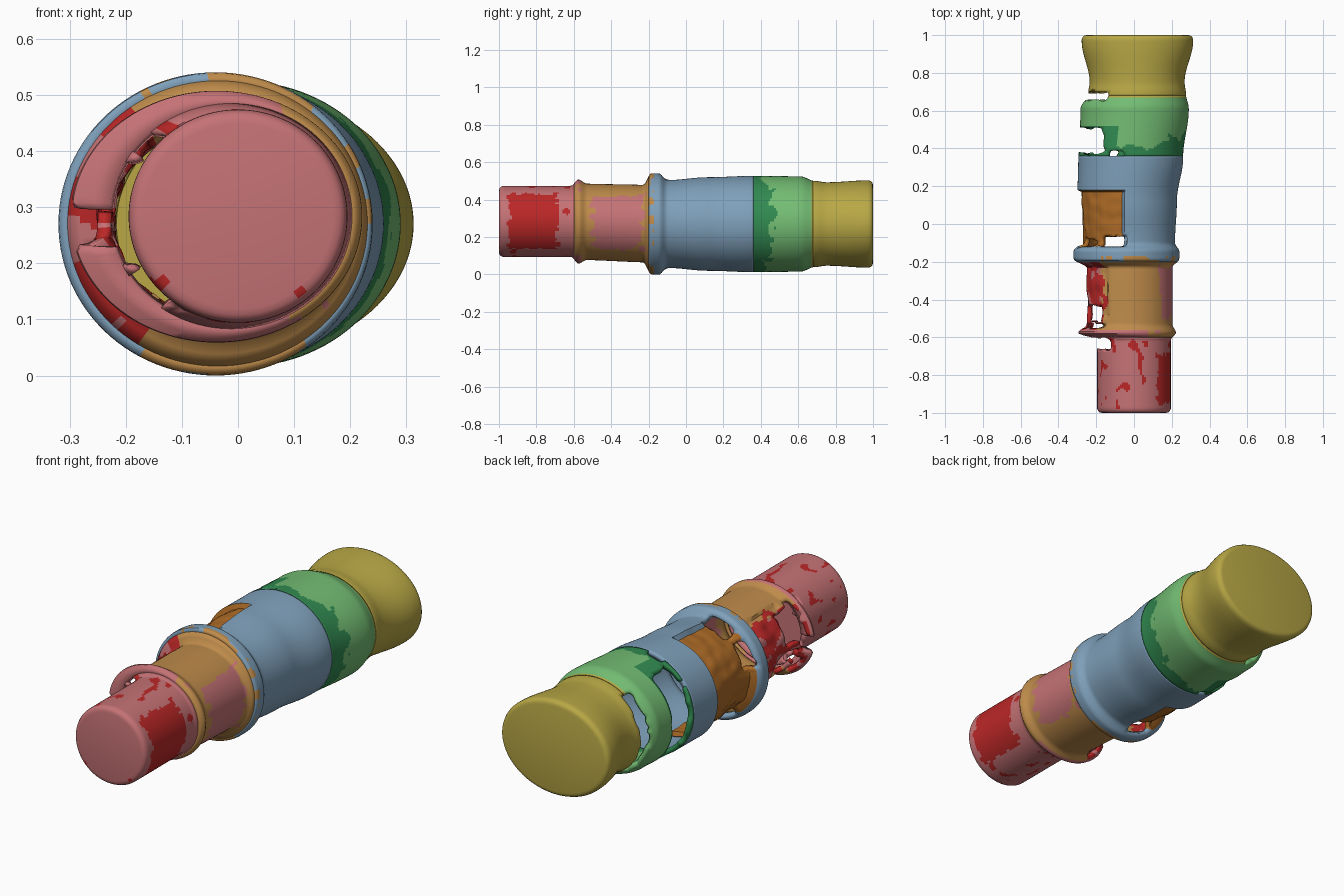
import bpy, bmesh, math
from mathutils import Vector, noise

if "Cube" in bpy.data.objects:
    bpy.data.objects.remove(bpy.data.objects["Cube"])

COLS = 112
COLORS = {
    "pink": (.56, .17, .18), "red": (.50, .02, .02), "ochre": (.52, .26, .07),
    "rust": (.43, .15, .02), "blue": (.21, .35, .49), "green": (.17, .50, .17),
    "dark_green": (.03, .25, .08), "yellow": (.48, .39, .06)}
NAMES = list(COLORS)
MATS = []
for n, c in COLORS.items():
    m = bpy.data.materials.new(n)
    m.diffuse_color = (*c, 1)
    m.use_nodes = True
    m.node_tree.nodes["Principled BSDF"].inputs["Base Color"].default_value = m.diffuse_color
    MATS.append(m)

# Outline along the tube: y, left x, right x, half height
PROFILE = [
    (-1, -.195, .195, .19), (-.615, -.195, .195, .19), (-.575, -.30, .222, .225),
    (-.53, -.25, .203, .204), (-.23, -.255, .203, .207), (-.185, -.32, .24, .27),
    (-.145, -.32, .24, .27), (-.10, -.29, .217, .235), (.12, -.30, .227, .25),
    (.35, -.295, .26, .257), (.61, -.283, .29, .255), (.69, -.243, .275, .23),
    (.75, -.235, .268, .223), (.97, -.277, .313, .233), (1, -.277, .313, .233)]

# Worn openings on the left: y range, angle range in degrees (0 = left, 90 = up)
HOLES = [
    (.657, .70, -58, 58), (.37, .51, -58, 58), (-.12, -.08, 8, 45), (-.52, -.36, -52, -8),
    (-.55, -.43, 6, 48), (-.30, -.22, -38, -12), (-.615, -.53, -14, 6), (-.665, -.60, -54, 54)]
# Openings repeated above and below
PAIRED_HOLES = [(.36, .39, 62, 80), (-.12, -.065, 52, 88), (-.55, -.53, 20, 56)]


def fbm(y, a, f=9):
    return noise.noise(Vector((y * f * 2, math.cos(a) * f * .6, math.sin(a) * f * .6 + 3)))


def section_at(y):
    """Centre and half sizes of the oval at y, with rounded tube ends."""
    for p, q in zip(PROFILE, PROFILE[1:]):
        if y <= q[0] + 1e-7:
            t = .5 - .5 * math.cos(math.pi * max(0, (y - p[0]) / (q[0] - p[0])))
            xl, xr, rz = [u + (v - u) * t for u, v in zip(p[1:], q[1:])]
            break
    R = .025
    d = min(R, max(0, 1 - abs(y)))
    inset = R - math.sqrt(R * R - (R - d) ** 2)
    cz = .27 + .014 * min(1, max(0, (-.17 - y) / .43))
    return (xl + xr) / 2, cz, (xr - xl) / 2 - inset, rz - inset


def in_inset(y, deg):
    return -.12 < y < .18 and abs(deg) < 84


def point(y, a):
    cx, cz, rx, rz = section_at(y)
    deg = math.degrees(a)
    s = 1
    if in_inset(y, deg):                      # sunken inner wall
        s = .91 + .025 * fbm(y, a)
    elif -.5 < y < -.22 and abs(deg) < 60:    # lumpy worn wall
        s = .97 + .05 * fbm(y, a, 7)
    return cx - s * math.cos(a) * rx, y, cz + s * math.sin(a) * rz


def is_hole(y, a):
    deg = math.degrees(a) + 7 * fbm(y, a)
    yy = y + .012 * fbm(y + 5, a)
    return (any(y0 < yy < y1 and a0 < deg < a1 for y0, y1, a0, a1 in HOLES) or
            any(y0 < yy < y1 and a0 < abs(deg) < a1 for y0, y1, a0, a1 in PAIRED_HOLES))


def color(y, a):
    deg = math.degrees(a)
    n = fbm(y, a)
    right = abs(deg) > 130 + 8 * n
    if y < -.6:
        if right and -.95 < y + .03 * n < -.69:
            return "red"
        return "red" if n > .42 else "pink"
    if y < -.2:
        if y < -.555:
            return "pink" if abs(deg) < 125 + 20 * n else "ochre"
        if abs(deg) < 52 + 14 * n:
            return "red" if n > -.15 else "pink"
        return "pink" if abs(deg) > 138 + 12 * n and -.5 < y + .04 * n < -.23 else "ochre"
    if y < .36:
        if y < -.17 and n > -.05 and abs(deg) > 60:
            return "ochre"
        return "rust" if in_inset(y, deg) else "blue"
    if y < .67:
        dark = .41 + .05 * n + (.05 if right else 0)
        return "dark_green" if y < dark or (y < .52 and abs(deg) < 75) else "green"
    return "yellow"


def make_section(name, y0, y1, cap=None):
    """Hollow tube length with worn openings, optionally closed at one end."""
    steps = round((y1 - y0) / .01)
    ys = [y0 + (y1 - y0) * i / steps for i in range(steps + 1)]
    if cap:                                   # extra rows for the rounded end
        end, way = (y0, 1) if cap == "front" else (y1, -1)
        ys = sorted(ys + [end + way * .0025 * k for k in (1, 2, 3)])
    angs = [-math.pi + 2 * math.pi * j / COLS for j in range(COLS)]
    bm = bmesh.new()
    rows = [[bm.verts.new(point(y, a)) for a in angs] for y in ys]
    for i in range(len(ys) - 1):
        for j in range(COLS):
            y, a, k = (ys[i] + ys[i + 1]) / 2, angs[j] + math.pi / COLS, (j + 1) % COLS
            if is_hole(y, a):
                continue
            f = bm.faces.new((rows[i][j], rows[i][k], rows[i + 1][k], rows[i + 1][j]))
            f.material_index = NAMES.index(color(y, a))
    if cap:
        ring = rows[0][::-1] if cap == "front" else rows[-1]
        bm.faces.new(ring).material_index = NAMES.index("pink" if cap == "front" else "yellow")
    bmesh.ops.delete(bm, geom=[v for v in bm.verts if not v.link_faces], context='VERTS')
    # soften the stepped edges of the openings
    edge = [v for v in bm.verts if v.is_boundary and y0 + .001 < v.co.y < y1 - .001]
    for _ in range(3):
        new = {}
        for v in edge:
            nb = [e.other_vert(v).co for e in v.link_edges if e.is_boundary]
            new[v] = v.co * .5 + sum(nb, Vector()) / len(nb) * .5
        for v, co in new.items():
            v.co = co
    me = bpy.data.meshes.new(name)
    bm.to_mesh(me)
    bm.free()
    for m in MATS:
        me.materials.append(m)
    ob = bpy.data.objects.new(name, me)
    bpy.context.collection.objects.link(ob)
    mod = ob.modifiers.new("wall", 'SOLIDIFY')
    mod.thickness, mod.offset = .024, -1
    bpy.ops.object.select_all(action='DESELECT')
    ob.select_set(True)
    bpy.context.view_layer.objects.active = ob
    bpy.ops.object.shade_smooth_by_angle(angle=math.radians(45))


def make_plug(name, y, mat):
    """Disc that closes the inside of an end piece."""
    cx, cz, rx, rz = section_at(y)
    bpy.ops.mesh.primitive_cylinder_add(vertices=64, radius=1, depth=1,
                                        rotation=(math.pi / 2, 0, 0), location=(cx, y, cz))
    ob = bpy.context.object
    ob.name = name
    ob.scale = (rx * .95, rz * .95, .02)
    ob.data.materials.append(MATS[NAMES.index(mat)])
    bpy.ops.object.shade_smooth_by_angle()


make_section("front_barrel", -1, -.6, "front")
make_section("collar", -.6, -.2)
make_section("main_body", -.2, .36)
make_section("rear_sleeve", .36, .68)
make_section("end_cap", .68, 1, "back")
make_plug("barrel_plug", -.68, "pink")
make_plug("end_cap_plug", .72, "yellow")
